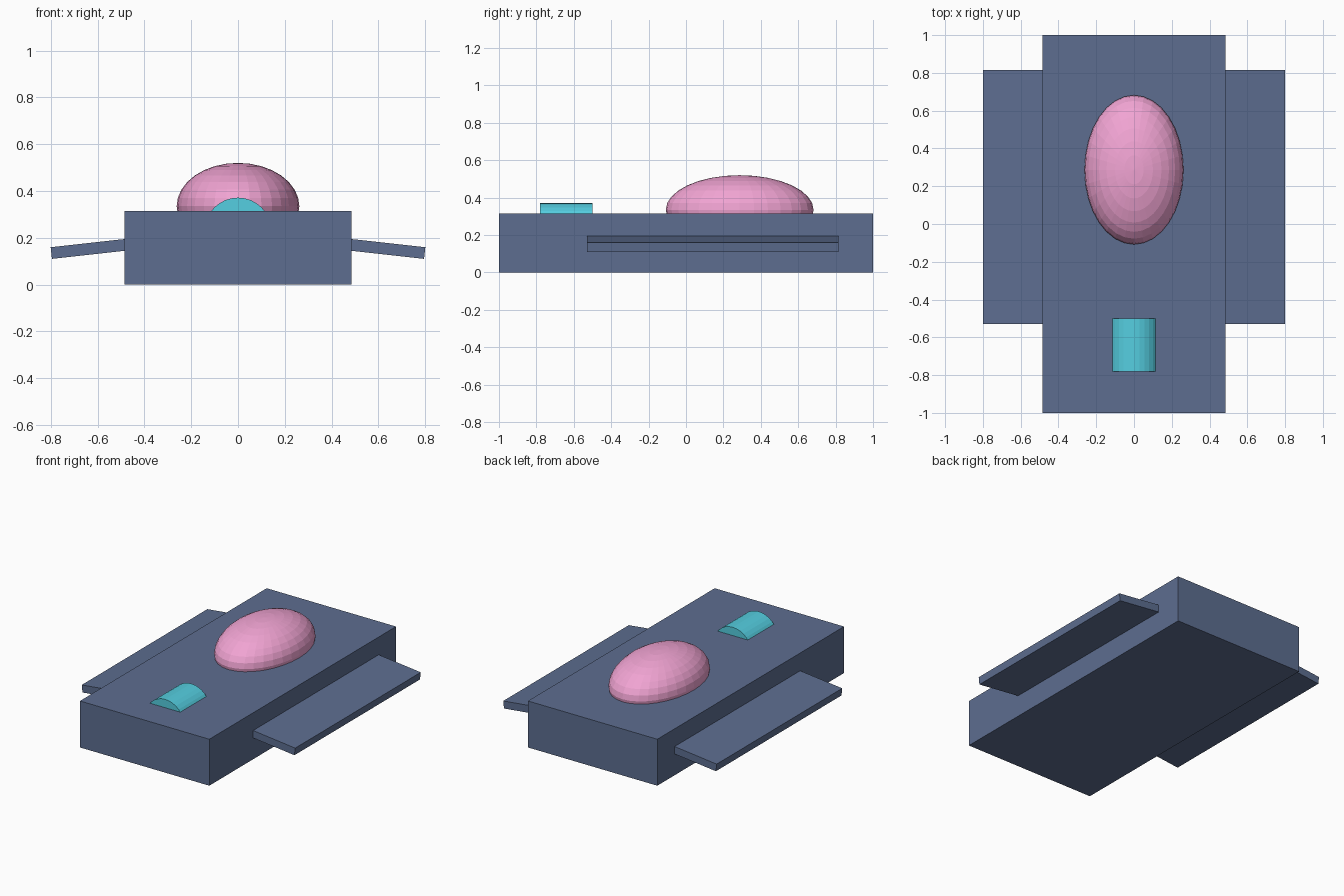
import bpy, math

if "Cube" in bpy.data.objects:
    bpy.data.objects.remove(bpy.data.objects["Cube"])


def material(name, color):
    m = bpy.data.materials.new(name)
    m.diffuse_color = (*color, 1)
    m.use_nodes = True
    m.node_tree.nodes["Principled BSDF"].inputs["Base Color"].default_value = m.diffuse_color
    return m


hull_mat = material("slate_blue", (0.11, 0.155, 0.28))
pink_mat = material("pink", (0.88, 0.37, 0.65))
cyan_mat = material("cyan", (0.09, 0.62, 0.75))


def finish(name, mat, scale=(1, 1, 1)):
    ob = bpy.context.object
    ob.name = name
    ob.scale = scale
    ob.data.materials.append(mat)
    return ob


def box(name, loc, size, mat, rot=(0, 0, 0)):
    bpy.ops.mesh.primitive_cube_add(size=1, location=loc, rotation=rot)
    return finish(name, mat, size)


# Main slab body
box("body", (0, 0, 0.1575), (0.97, 2, 0.315), hull_mat)

# Drooping side wings, running slightly into the body
tilt = math.radians(6.3)
inner, outer = 0.44, 0.7975
mid = (inner + outer) / 2
length = (outer - inner) / math.cos(tilt)
mid_z = 0.135 + (outer - mid) * math.tan(tilt)
for side, label in ((-1, "left"), (1, "right")):
    box(label + "_wing", (side * mid, 0.142, mid_z), (length, 1.345, 0.05),
        hull_mat, (0, side * tilt, 0))

# Egg-shaped dome sunk into the top
bpy.ops.mesh.primitive_uv_sphere_add(segments=32, ring_count=16, radius=1,
                                     location=(0, 0.287, 0.335))
finish("dome", pink_mat, (0.262, 0.395, 0.185))

# Half-buried cylinder lying along y near the front
bpy.ops.mesh.primitive_cylinder_add(vertices=32, radius=0.143, depth=0.28,
                                    location=(0, -0.64, 0.2285),
                                    rotation=(math.pi / 2, 0, 0))
finish("front_barrel", cyan_mat)
